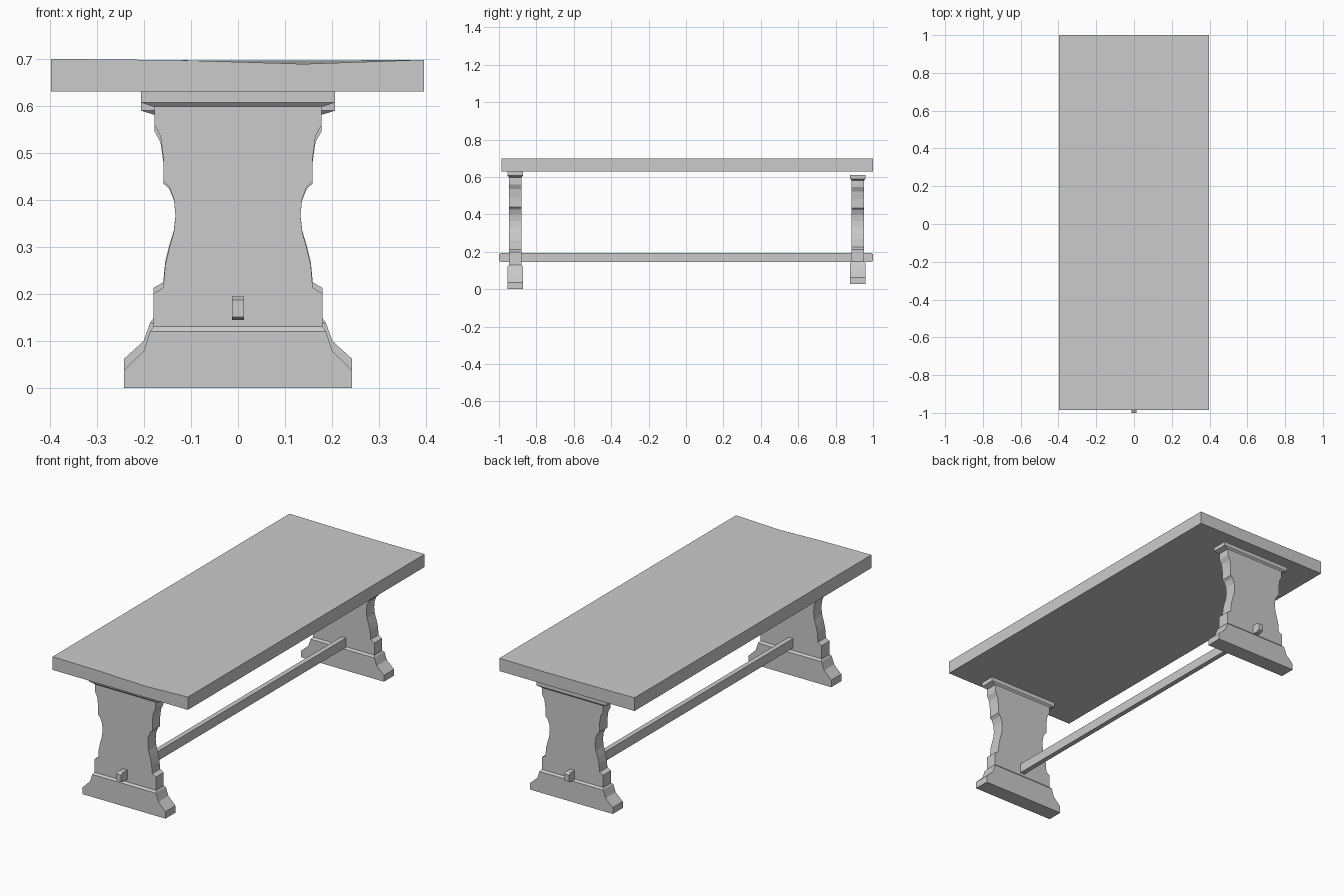
import bpy, bmesh

if "Cube" in bpy.data.objects:
    bpy.data.objects.remove(bpy.data.objects["Cube"])


def bridge(name, rings):
    """Skin a stack of matching rings and cap both ends."""
    bm = bmesh.new()
    loops = [[bm.verts.new(p) for p in ring] for ring in rings]
    n = len(loops[0])
    for a, b in zip(loops, loops[1:]):
        for i in range(n):
            j = (i + 1) % n
            bm.faces.new((a[i], a[j], b[j], b[i]))
    bm.faces.new(loops[0])
    bm.faces.new(loops[-1])
    bmesh.ops.recalc_face_normals(bm, faces=bm.faces)
    mesh = bpy.data.meshes.new(name)
    bm.to_mesh(mesh)
    bm.free()
    obj = bpy.data.objects.new(name, mesh)
    bpy.context.collection.objects.link(obj)
    return obj


def stack(name, sections, y, z0, sz):
    """Stack of rectangles given as half width, half depth, height."""
    return bridge(name, [[(sx * hx, y + sy * hy, z0 + z * sz)
                          for sx, sy in ((-1, -1), (1, -1), (1, 1), (-1, 1))]
                         for hx, hy, z in sections])


# Table top, its ends worn slightly hollow
def top_ring(y, edge):
    return [(-0.398, y, 0.63), (0.396, y, 0.63)] + [(x, y, z) for x, z in edge]


bridge("table_top", [
    top_ring(-0.986, ((0.396, 0.698), (0.14, 0.689), (-0.12, 0.697), (-0.398, 0.7))),
    top_ring(1.0, ((0.396, 0.698), (0.14, 0.696), (-0.12, 0.697), (-0.398, 0.7)))])

# Trestle outlines
foot = [(0.243, 0.042, 0), (0.243, 0.042, 0.037), (0.201, 0.042, 0.078),
        (0.187, 0.042, 0.12), (0.18, 0.033, 0.13)]
outline = [(0.18, 0.128), (0.18, 0.2), (0.159, 0.213), (0.155, 0.26), (0.147, 0.295),
           (0.137, 0.33), (0.133, 0.365), (0.136, 0.4), (0.146, 0.427), (0.159, 0.44),
           (0.159, 0.49), (0.165, 0.535), (0.178, 0.56), (0.178, 0.605)]
board = [(w, 0.033, z) for w, z in outline]
cap = [(0.18, 0.033, 0.598), (0.206, 0.041, 0.607), (0.206, 0.041, 0.63)]

# Two trestles; the back one stands slightly shorter
for side, y, z0, sz in (("front", -0.913, 0.0, 1.0), ("back", 0.919, 0.027, 0.927)):
    stack(side + "_foot", foot, y, z0, sz)
    stack(side + "_leg_board", board, y, z0, sz)
    stack(side + "_leg_cap", cap, y, z0, sz)

# Stretcher rail with chamfered ends, passing through both trestles
bridge("stretcher_rail", [[(-0.013, y, 0.169 - h), (0.013, y, 0.169 - h),
                           (0.013, y, 0.169 + h), (-0.013, y, 0.169 + h)]
                          for y, h in ((-1, 0.018), (-0.985, 0.025), (0.985, 0.025), (1, 0.018))])
